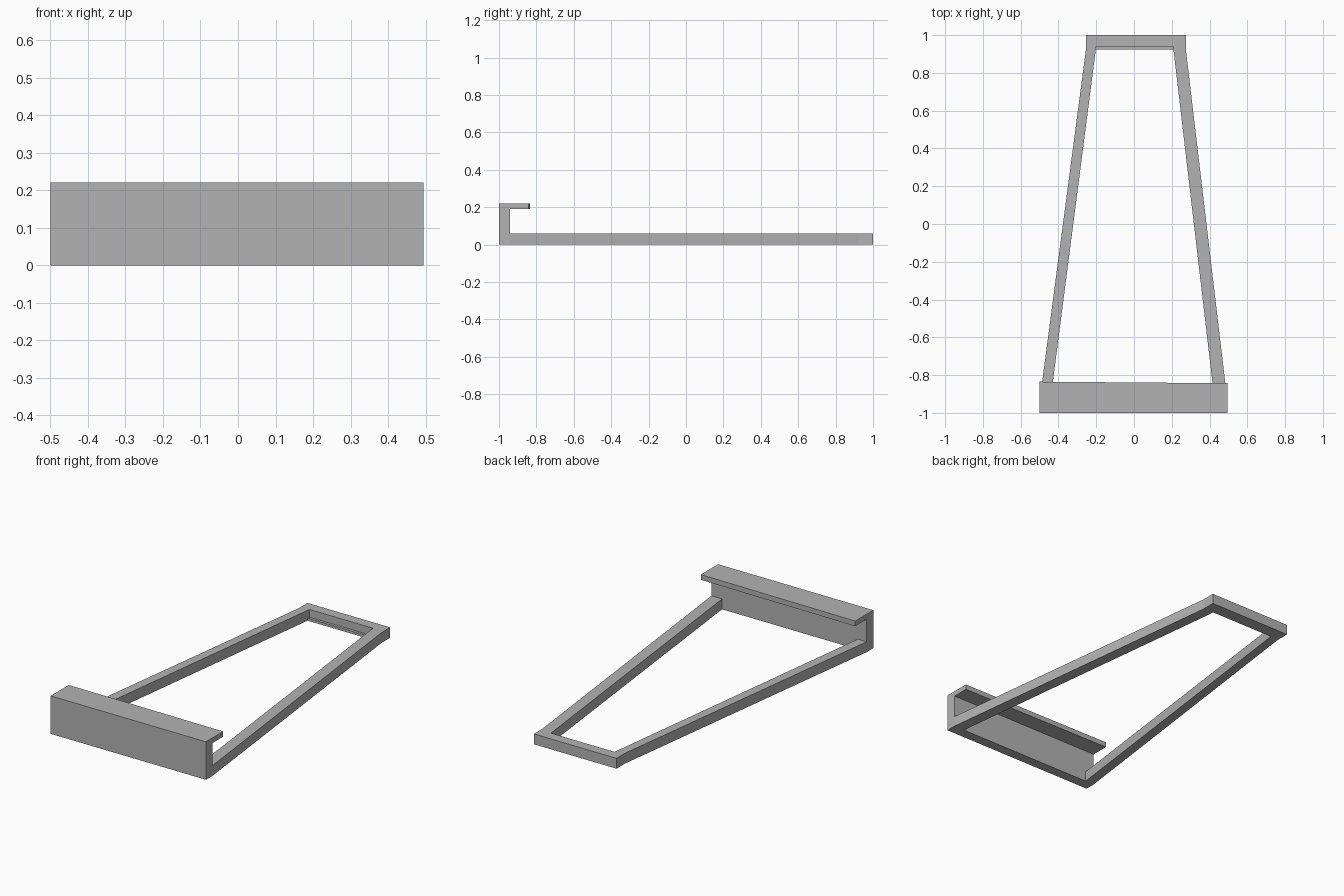
import bpy
import bmesh

cube = bpy.data.objects.get("Cube")
if cube:
    bpy.data.objects.remove(cube, do_unlink=True)

grey = bpy.data.materials.new("plain grey")
grey.use_nodes = True
grey.diffuse_color = (0.45, 0.45, 0.45, 1)
grey.node_tree.nodes["Principled BSDF"].inputs["Base Color"].default_value = (0.45, 0.45, 0.45, 1)


def loft(name, start, end):
    """Solid between two matching outlines."""
    bm = bmesh.new()
    a = [bm.verts.new(p) for p in start]
    b = [bm.verts.new(p) for p in end]
    bm.faces.new(a[::-1])
    bm.faces.new(b)
    for i in range(len(a)):
        j = (i + 1) % len(a)
        bm.faces.new((a[i], a[j], b[j], b[i]))
    bmesh.ops.recalc_face_normals(bm, faces=bm.faces)
    mesh = bpy.data.meshes.new(name)
    bm.to_mesh(mesh)
    bm.free()
    mesh.materials.append(grey)
    obj = bpy.data.objects.new(name, mesh)
    bpy.context.collection.objects.link(obj)
    return obj


def slab(name, outline, bottom, top):
    """Flat plan outline raised between two heights."""
    return loft(name, [(x, y, bottom) for x, y in outline],
                [(x, y, top) for x, y in outline])


PLATE_BACK = -0.94
BAR_FRONT = 0.94
THICK = 0.06

# Tapering arms and back bar in one piece
slab("tapered_frame", [
    (-0.5, PLATE_BACK), (-0.255, 0.92), (-0.255, 1), (0.275, 1), (0.275, 0.92), (0.495, PLATE_BACK),
    (0.427, PLATE_BACK), (0.207, BAR_FRONT), (-0.2, BAR_FRONT), (-0.443, PLATE_BACK),
], 0, THICK)

# Narrow ledge along the inside of the back bar
slab("back_ledge", [(-0.202, 0.925), (0.209, 0.925), (0.207, BAR_FRONT), (-0.2, BAR_FRONT)], 0, 0.015)


# Front plate with its folded lip, slightly deeper at the right end
def hook(x, lip):
    return [(x, y, z) for y, z in (
        (-1, 0), (PLATE_BACK, 0), (PLATE_BACK, 0.19), (lip, 0.19), (lip, 0.22), (-1, 0.22))]


loft("front_plate_with_lip", hook(-0.5, -0.835), hook(0.495, -0.843))
